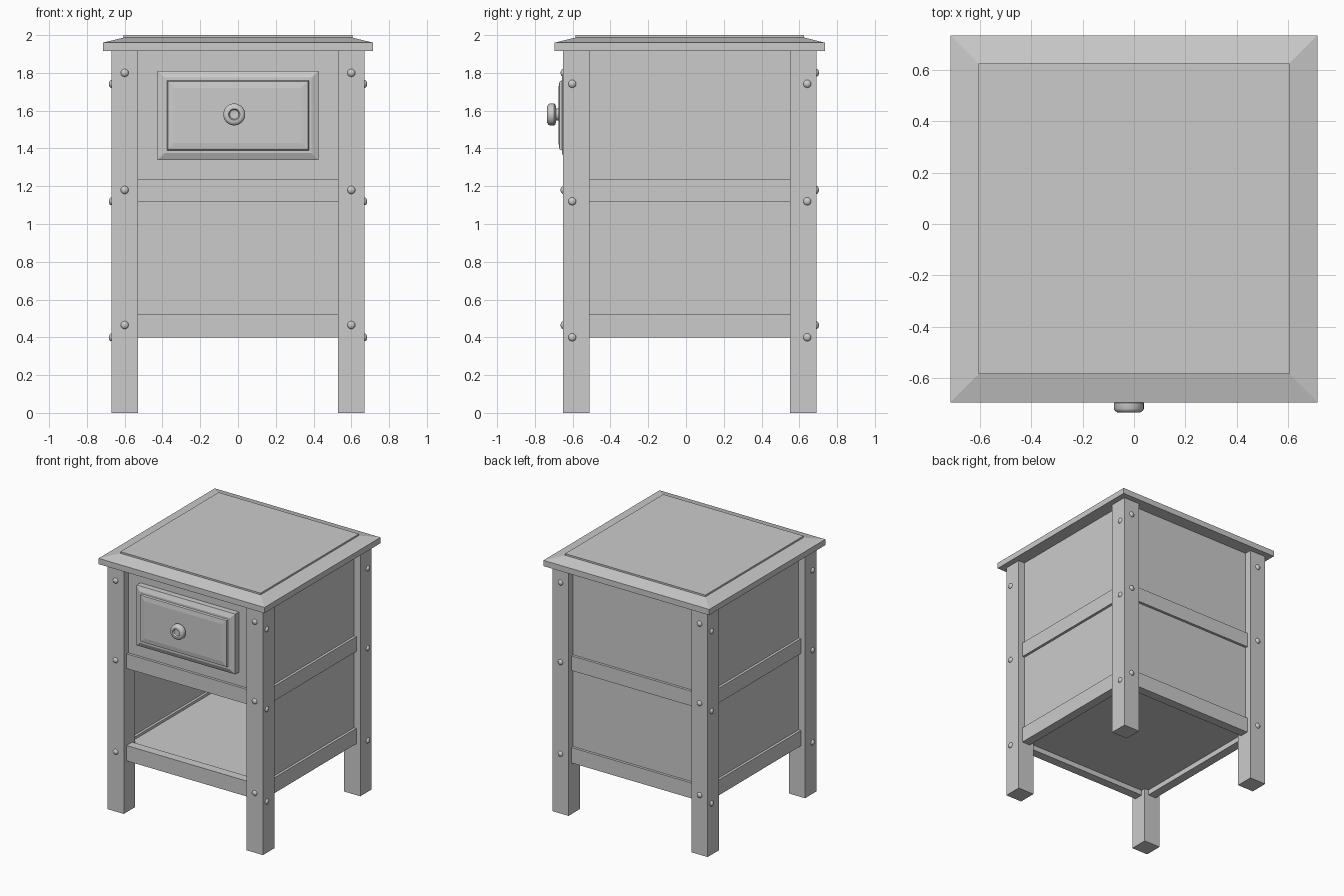
import bpy, bmesh, math
from mathutils import Matrix

if "Cube" in bpy.data.objects:
    bpy.data.objects.remove(bpy.data.objects["Cube"])

CY = 0.02      # cabinet centre in y
OUT = 0.67     # outer face of the legs from the centre
LEG = 0.14
INNER = OUT - LEG


def finish(bm, name, smooth=False):
    bmesh.ops.recalc_face_normals(bm, faces=bm.faces)
    me = bpy.data.meshes.new(name)
    bm.to_mesh(me)
    bm.free()
    ob = bpy.data.objects.new(name, me)
    bpy.context.collection.objects.link(ob)
    if smooth:
        bpy.context.view_layer.objects.active = ob
        ob.select_set(True)
        bpy.ops.object.shade_smooth_by_angle(angle=math.radians(40))
        ob.select_set(False)
    return ob


def box(name, x, y, z, turn=0):
    """Box from (min, max) ranges about the cabinet axis, turned by quarter turns."""
    bm = bmesh.new()
    size = [b - a for a, b in (x, y, z)]
    mid = [(a + b) / 2 for a, b in (x, y, z)]
    m = (Matrix.Translation((0, CY, 0)) @ Matrix.Rotation(turn * math.pi / 2, 4, 'Z')
         @ Matrix.Translation(mid) @ Matrix.Diagonal((*size, 1)))
    bmesh.ops.create_cube(bm, size=1, matrix=m)
    return finish(bm, name)


def stepped_slab(name, hx, hy, profile, matrix):
    """Rectangular rings (inset, height) stacked along local z and capped."""
    bm = bmesh.new()
    rings = [[bm.verts.new((sx * (hx - i), sy * (hy - i), h))
              for sx, sy in ((-1, -1), (1, -1), (1, 1), (-1, 1))] for i, h in profile]
    for a, b in zip(rings, rings[1:]):
        for k in range(4):
            n = (k + 1) % 4
            bm.faces.new((a[k], a[n], b[n], b[k]))
    bm.faces.new(rings[0][::-1])
    bm.faces.new(rings[-1])
    bm.transform(matrix)
    return finish(bm, name)


def lathe(name, profile, matrix, steps):
    """Profile of (radius, height) spun about local z."""
    bm = bmesh.new()
    vs = [bm.verts.new((r, 0, h)) for r, h in profile]
    es = [bm.edges.new(p) for p in zip(vs, vs[1:])]
    bmesh.ops.spin(bm, geom=vs + es, cent=(0, 0, 0), axis=(0, 0, 1),
                   angle=2 * math.pi, steps=steps)
    bmesh.ops.remove_doubles(bm, verts=bm.verts, dist=1e-5)
    bm.transform(matrix)
    return finish(bm, name, True)


# Local z pointing towards the front (-y)
FACING = Matrix.Rotation(math.pi / 2, 4, 'X')

# Legs
for t in range(4):
    box("leg", (INNER, OUT), (INNER, OUT), (0, 1.92), t)

# Lower and middle rails on all four sides
for t in range(4):
    for z0, z1 in ((0.40, 0.52), (1.12, 1.235)):
        box("rail", (-INNER, INNER), (-OUT + 0.035, -OUT + 0.105), (z0, z1), t)

# Thin recessed panels: open below the drawer at the front
for t, name in enumerate(("front_panel", "right_panel", "back_panel", "left_panel")):
    box(name, (-INNER, INNER), (-0.615, -0.585), (1.18 if t == 0 else 0.46, 1.92), t)

# Shelf and drawer compartment floor
for name, z in (("bottom_shelf", 0.44), ("drawer_floor", 1.16)):
    box(name, (-0.58, 0.58), (-0.58, 0.58), (z, z + 0.06))

# Table top with sloped border and raised centre
stepped_slab("table_top", 0.715, 0.715,
             [(0, 1.915), (0, 1.96), (0.11, 1.987), (0.11, 2.0)],
             Matrix.Translation((0, CY, 0)))

# Drawer front with stepped raised field
stepped_slab("drawer_front", 0.425, 0.235,
             [(0, 0), (0, 0.045), (0.035, 0.06), (0.05, 0.06), (0.055, 0.073), (0.09, 0.078)],
             Matrix.Translation((0, -0.597, 1.575)) @ FACING)

# Knob with a dimpled face
lathe("knob", [(0, 0), (0.032, 0), (0.032, 0.02), (0.05, 0.022), (0.058, 0.03), (0.058, 0.052),
               (0.054, 0.06), (0.044, 0.067), (0.03, 0.067), (0.024, 0.055), (0, 0.052)],
      Matrix.Translation((-0.02, -0.668, 1.58)) @ FACING, 32)

# Domed studs on every leg face
dome = [(0.021 * math.cos(a), 0.014 * math.sin(a)) for a in (i * math.pi / 8 for i in range(5))]
dome[-1] = (0, 0.014)
for t in range(4):
    for z in ((1.80, 1.18, 0.465) if t % 2 == 0 else (1.742, 1.12, 0.40)):
        for x in (-0.60, 0.60):
            xx = x if t % 2 == 0 else math.copysign(0.622, x)
            lathe("stud", dome, Matrix.Translation((0, CY, 0))
                  @ Matrix.Rotation(t * math.pi / 2, 4, 'Z')
                  @ Matrix.Translation((xx, -OUT, z)) @ FACING, 16)
